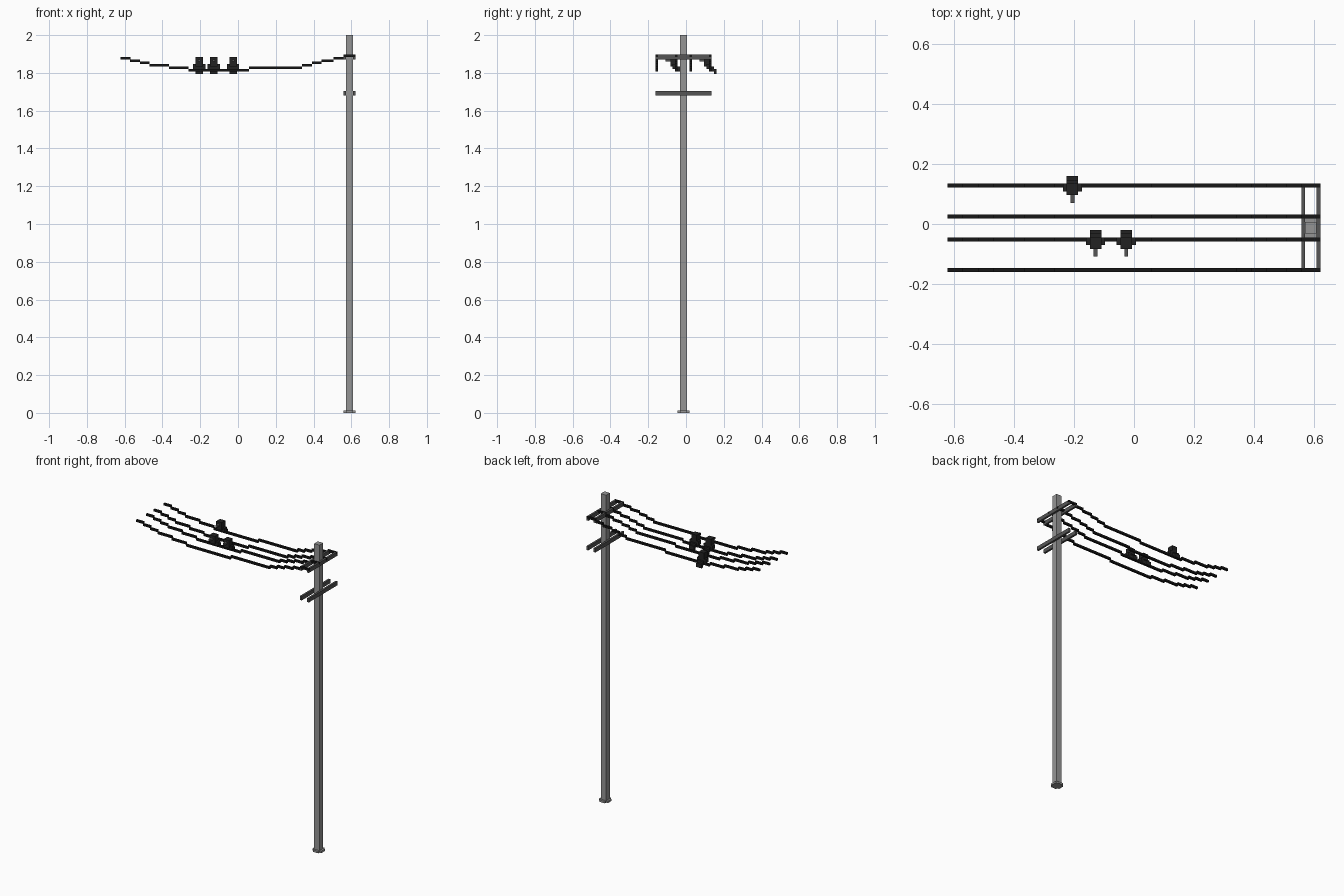
import bpy, bmesh

if "Cube" in bpy.data.objects:
    bpy.data.objects.remove(bpy.data.objects["Cube"])

S = 2 / 156          # block unit: the whole model sits on this grid


def material(name, v):
    m = bpy.data.materials.new(name)
    m.diffuse_color = (v, v, v, 1)
    m.use_nodes = True
    m.node_tree.nodes["Principled BSDF"].inputs["Base Color"].default_value = m.diffuse_color
    return m


POLE = material("pole grey", 0.30)
ARM = material("dark grey", 0.09)
WIRE = material("wire black", 0.008)
BIRD = material("bird black", 0.016)


def blocks(name, boxes, mats, grow=0.0):
    """One object from boxes (x0, x1, y0, y1, z0, z1[, material slot]) in block units."""
    bm = bmesh.new()
    for x0, x1, y0, y1, z0, z1, *slot in boxes:
        verts = bmesh.ops.create_cube(bm, size=1)["verts"]
        for v in verts:
            v.co.x = ((x0 + x1) / 2 + v.co.x * (x1 - x0 + grow)) * S
            v.co.y = ((y0 + y1) / 2 + v.co.y * (y1 - y0 + grow)) * S
            v.co.z = ((z0 + z1) / 2 + v.co.z * (z1 - z0 + grow)) * S
        for f in {f for v in verts for f in v.link_faces}:
            f.material_index = slot[0] if slot else 0
    me = bpy.data.meshes.new(name)
    bm.to_mesh(me)
    bm.free()
    for m in mats:
        me.materials.append(m)
    ob = bpy.data.objects.new(name, me)
    bpy.context.collection.objects.link(ob)
    return ob


# Pole and its foot (a square with notched corners)
blocks("pole", [(44.5, 47.5, -2.5, 0.5, 0, 156)], [POLE])
blocks("pole_foot", [(43.5, 44.5, -2.5, 0.5, 0, 1), (47.5, 48.5, -2.5, 0.5, 0, 1),
                     (44.5, 47.5, -3.5, -2.5, 0, 1), (44.5, 47.5, 0.5, 1.5, 0, 1)], [POLE])

# Paired crossarms on either side of the pole
for label, z in (("upper", 146), ("lower", 131)):
    for side, x in (("inner", 43.5), ("outer", 47.5)):
        blocks(f"{label}_{side}_crossarm", [(x, x + 1, -12.5, 10.5, z, z + 2)], [ARM])

# Sagging wires: stepped runs between x breaks, one height each
breaks = [-48.5, -44.5, -40.5, -36.5, -28.5, -20.5, 4.5, 26.5, 30.5, 34.5, 39.5, 43.5, 48.5]
heights = [146, 145, 144, 143, 142, 141, 142, 143, 144, 145, 146, 147]
for i, y in enumerate((-12, -4, 2, 10)):
    runs = [(a, b, y - 0.5, y + 0.5, z, z + 1)
            for a, b, z in zip(breaks, breaks[1:], heights)]
    blocks(f"wire_{i + 1}", runs, [WIRE], grow=0.03)


# Perched birds facing the front
def bird(name, x, y):
    parts = [(-1.5, 1.5, -2.5, 0.5, 144, 147),        # head
             (-0.5, 0.5, -4.5, -2.5, 145, 146, 1),    # beak
             (-1.5, 1.5, -2.5, -1.5, 143, 144),       # chest
             (-2.5, 2.5, -1.5, 0.5, 142, 144),        # body and wings
             (-1.5, 1.5, 0.5, 1.5, 141, 143),         # tail root
             (-1.5, 1.5, 1.5, 2.5, 140, 142)]         # tail tip
    blocks(name, [(a + x, b + x, c + y, d + y, *r) for a, b, c, d, *r in parts], [BIRD, ARM])


for i, (x, y) in enumerate(((-16, 10), (-10, -4), (-2, -4))):
    bird(f"bird_{i + 1}", x, y)
